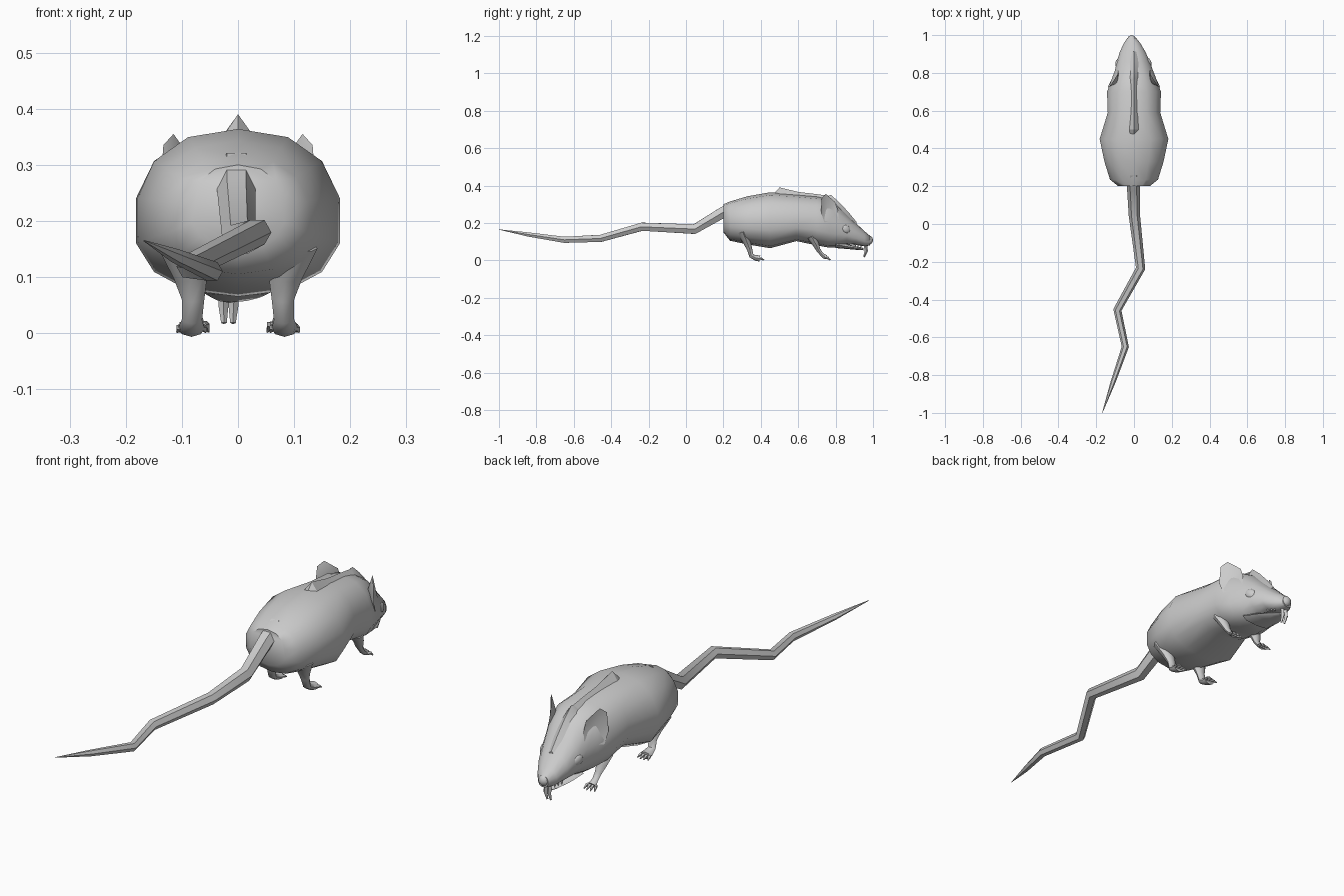
import bpy, bmesh, math
from mathutils import Vector


def make(name, rings, smooth=50):
    """Skin a list of equal-length point rings and cap both ends."""
    bm = bmesh.new()
    vr = [[bm.verts.new(p) for p in r] for r in rings]
    n = len(vr[0])
    for a, b in zip(vr, vr[1:]):
        for i in range(n):
            j = (i + 1) % n
            bm.faces.new((a[i], a[j], b[j], b[i]))
    bm.faces.new(vr[0][::-1])
    bm.faces.new(vr[-1])
    return finish(name, bm, smooth)


def finish(name, bm, smooth):
    bmesh.ops.remove_doubles(bm, verts=bm.verts[:], dist=0.0002)
    bmesh.ops.recalc_face_normals(bm, faces=bm.faces[:])
    me = bpy.data.meshes.new(name)
    bm.to_mesh(me)
    bm.free()
    ob = bpy.data.objects.new(name, me)
    bpy.context.collection.objects.link(ob)
    bpy.ops.object.select_all(action='DESELECT')
    ob.select_set(True)
    bpy.context.view_layer.objects.active = ob
    bpy.ops.object.shade_smooth_by_angle(angle=math.radians(smooth))
    return ob


def loft(name, secs, n=14, power=0.88):
    """Sections across y: (y, centre x, half width, z bottom, z widest, z top)."""
    def sp(v):
        return math.copysign(abs(v) ** power, v)
    rings = []
    for y, cx, w, zb, zm, zt in secs:
        ring = []
        for i in range(n):
            a = 2 * math.pi * i / n + math.pi / 2
            s = sp(math.sin(a))
            ring.append((cx + w * sp(math.cos(a)), y, zm + s * ((zt - zm) if s > 0 else (zm - zb))))
        rings.append(ring)
    return make(name, rings)


def tube(name, path, n=6, flat=1.0):
    """Tube through (x, y, z, radius) points."""
    P = [Vector(p[:3]) for p in path]
    rings = []
    for k, p in enumerate(P):
        t = (P[min(k + 1, len(P) - 1)] - P[max(k - 1, 0)]).normalized()
        u = (Vector((1, 0, 0)) - t * t.x).normalized()
        v = t.cross(u)
        r = path[k][3]
        rings.append([p + u * r * math.cos(2 * math.pi * i / n) + v * r * flat * math.sin(2 * math.pi * i / n)
                      for i in range(n)])
    return make(name, rings)


def ball(name, loc, size, rot=(0, 0, 0)):
    bpy.ops.mesh.primitive_uv_sphere_add(segments=8, ring_count=6, location=loc, rotation=rot)
    ob = bpy.context.object
    ob.name = name
    ob.scale = size
    bpy.ops.object.shade_smooth_by_angle(angle=math.radians(50))


# Body and head in one skin, from rump to snout
loft("body", [
    (0.200, 0, 0.085, 0.150, 0.215, 0.300),
    (0.235, 0, 0.130, 0.105, 0.205, 0.315),
    (0.330, 0, 0.160, 0.085, 0.200, 0.343),
    (0.450, 0, 0.186, 0.065, 0.195, 0.364),
    (0.590, 0, 0.142, 0.103, 0.200, 0.353),
    (0.700, 0, 0.146, 0.080, 0.190, 0.343),
    (0.765, 0, 0.122, 0.068, 0.175, 0.328),
    (0.810, 0, 0.104, 0.070, 0.165, 0.300),
    (0.860, -0.004, 0.089, 0.085, 0.150, 0.248),
    (0.910, -0.007, 0.070, 0.083, 0.130, 0.198),
    (0.955, -0.010, 0.046, 0.075, 0.110, 0.155),
    (0.985, -0.012, 0.024, 0.080, 0.105, 0.130)])

# Lower jaw below the open mouth
loft("lower_jaw", [
    (0.800, 0, 0.075, 0.066, 0.085, 0.110),
    (0.870, -0.004, 0.058, 0.060, 0.072, 0.085),
    (0.925, -0.010, 0.034, 0.055, 0.064, 0.072),
    (0.950, -0.014, 0.015, 0.054, 0.060, 0.066)], n=8)

# Nose
ball("nose", (-0.012, 0.978, 0.108), (0.024, 0.022, 0.024))

# Ridge of fur along the back and over the head
make("back_crest", [[(-w, y, zb), (0, y, zt), (w, y, zb)] for y, w, zb, zt in [
    (0.475, 0.027, 0.350, 0.362), (0.500, 0.029, 0.350, 0.390), (0.600, 0.028, 0.335, 0.366),
    (0.700, 0.028, 0.325, 0.354), (0.765, 0.028, 0.312, 0.345)]], 30)
make("head_crest", [[(-w, y, zb), (0, y, zt), (w, y, zb)] for y, w, zb, zt in [
    (0.745, 0.026, 0.315, 0.338), (0.775, 0.030, 0.305, 0.350), (0.820, 0.030, 0.275, 0.310),
    (0.870, 0.029, 0.225, 0.256), (0.912, 0.022, 0.182, 0.205)]], 30)

# Kinked tapering tail
tube("tail", [
    (-0.003, 0.270, 0.295, 0.034), (-0.003, 0.190, 0.252, 0.034), (0.002, 0.045, 0.167, 0.030),
    (0.035, -0.235, 0.180, 0.025), (-0.088, -0.455, 0.118, 0.022), (-0.046, -0.650, 0.110, 0.019),
    (-0.112, -0.840, 0.138, 0.013), (-0.168, -1.000, 0.165, 0.001)])

for side, s in (("left", -1), ("right", 1)):
    # Cupped ear: rim joined to a hollow front point and a raised back point
    rim = [(0.092, 0.818, 0.215), (0.082, 0.812, 0.270), (0.084, 0.797, 0.312), (0.115, 0.748, 0.355),
           (0.133, 0.726, 0.335), (0.139, 0.722, 0.255), (0.132, 0.740, 0.203)]
    bm = bmesh.new()
    vs = [bm.verts.new((s * x, y, z)) for x, y, z in rim]
    front = bm.verts.new((s * 0.098, 0.758, 0.270))
    back = bm.verts.new((s * 0.084, 0.748, 0.265))
    for i in range(len(vs)):
        a, b = vs[i], vs[(i + 1) % len(vs)]
        bm.faces.new((a, b, front))
        bm.faces.new((b, a, back))
    finish(side + "_ear", bm, 50)

    # Eye
    ball(side + "_eye", (s * 0.082 - 0.003, 0.855, 0.167), (0.013, 0.027, 0.021),
         (math.radians(-35), 0, s * math.radians(20)))

    # Front tooth and small cheek teeth
    tube(side + "_incisor", [(-0.017 + s * 0.009, 0.958, 0.090, 0.009),
                             (-0.017 + s * 0.009, 0.964, 0.050, 0.009),
                             (-0.017 + s * 0.008, 0.952, 0.018, 0.005)], n=4)
    for k in range(3):
        tube(side + "_small_tooth", [(s * (0.034 - k * 0.006) - 0.010, 0.905 + k * 0.015, 0.090, 0.006),
                                     (s * (0.034 - k * 0.006) - 0.010, 0.905 + k * 0.015, 0.066, 0.001)], n=4)

    # Hind and front legs
    tube(side + "_hind_leg", [
        (s * 0.098, 0.300, 0.160, 0.045), (s * 0.084, 0.325, 0.100, 0.030), (s * 0.080, 0.340, 0.060, 0.020),
        (s * 0.082, 0.350, 0.024, 0.018), (s * 0.083, 0.375, 0.013, 0.022), (s * 0.083, 0.395, 0.010, 0.024)],
        n=8, flat=0.7)
    tube(side + "_front_leg", [
        (s * 0.090, 0.670, 0.130, 0.035), (s * 0.085, 0.695, 0.085, 0.024), (s * 0.080, 0.708, 0.055, 0.016),
        (s * 0.078, 0.728, 0.030, 0.014), (s * 0.078, 0.748, 0.016, 0.019)], n=8, flat=0.7)

    # Four toes on every foot
    for part, x, y, z, ln in (("hind", 0.083, 0.385, 0.010, 0.036), ("front", 0.078, 0.742, 0.015, 0.034)):
        for k in (-1.5, -0.5, 0.5, 1.5):
            dx = k * 0.010
            end = y + ln - abs(k) * 0.006
            tube(f"{side}_{part}_toe", [(s * x + dx, y, z, 0.007),
                                        (s * x + dx * 1.4, (y + end) / 2, z, 0.007),
                                        (s * x + dx * 1.7, end, 0.002, 0.002)], n=5)
